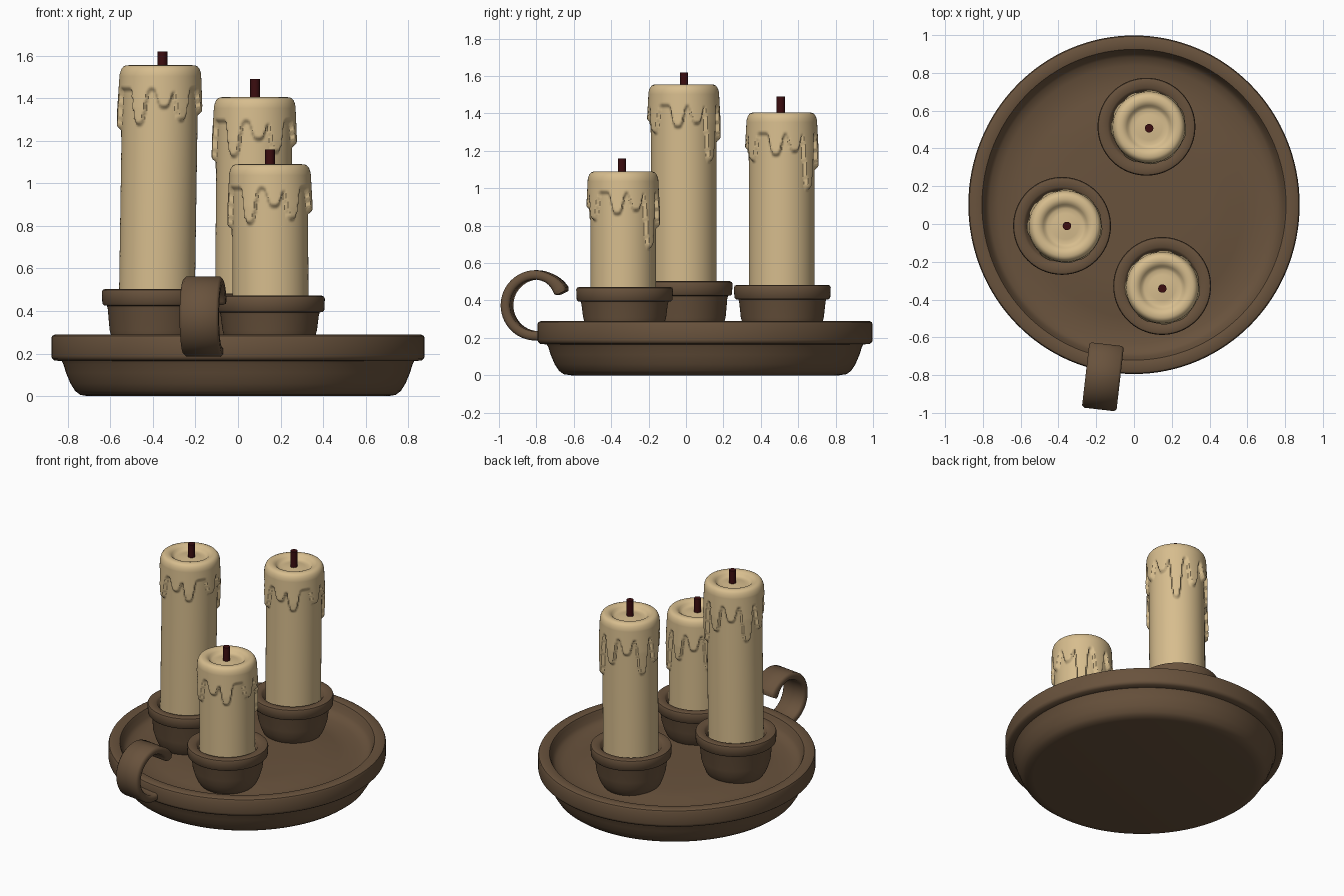
import bpy, bmesh, math
from mathutils import Vector

if "Cube" in bpy.data.objects:
    bpy.data.objects.remove(bpy.data.objects["Cube"])


def material(name, rgb):
    m = bpy.data.materials.new(name)
    m.diffuse_color = (*rgb, 1)
    m.use_nodes = True
    m.node_tree.nodes["Principled BSDF"].inputs["Base Color"].default_value = m.diffuse_color
    return m


BROWN = material("brown_clay", (0.14, 0.085, 0.046))
CREAM = material("cream_wax", (0.68, 0.51, 0.27))
DARK = material("dark_red_wick", (0.045, 0.004, 0.005))


def finish(name, verts, faces, mat, angle=40):
    me = bpy.data.meshes.new(name)
    me.from_pydata(verts, [], faces)
    bm = bmesh.new()
    bm.from_mesh(me)
    bmesh.ops.remove_doubles(bm, verts=bm.verts, dist=1e-5)
    bmesh.ops.recalc_face_normals(bm, faces=bm.faces)
    bm.to_mesh(me)
    bm.free()
    ob = bpy.data.objects.new(name, me)
    bpy.context.collection.objects.link(ob)
    me.materials.append(mat)
    bpy.ops.object.select_all(action='DESELECT')
    ob.select_set(True)
    bpy.context.view_layer.objects.active = ob
    bpy.ops.object.shade_smooth_by_angle(angle=math.radians(angle))
    return ob


def skin(rings, caps=True):
    """Join equal rings of points into quads, capping both ends."""
    n = len(rings[0])
    verts = [p for r in rings for p in r]
    faces = [(i * n + j, i * n + (j + 1) % n, (i + 1) * n + (j + 1) % n, (i + 1) * n + j)
             for i in range(len(rings) - 1) for j in range(n)]
    if caps:
        faces += [tuple(range(n)), tuple(range(len(verts) - n, len(verts)))]
    return verts, faces


def lathe(name, profile, centre, mat, n=96, sy=1.0, angle=40):
    rings = [[(centre[0] + r * math.cos(2 * math.pi * j / n),
               centre[1] + r * sy * math.sin(2 * math.pi * j / n), z) for j in range(n)]
             for r, z in profile]
    return finish(name, *skin(rings), mat, angle)


# Round dish with a stepped rim and a gently raised floor
lathe("dish", [(0.70, 0.0), (0.74, 0.006), (0.765, 0.025), (0.787, 0.06), (0.808, 0.11), (0.82, 0.15),
               (0.828, 0.165), (0.862, 0.168), (0.874, 0.178), (0.877, 0.19), (0.877, 0.272),
               (0.872, 0.284), (0.86, 0.29), (0.82, 0.29), (0.805, 0.286), (0.797, 0.27),
               (0.785, 0.235), (0.765, 0.213), (0.72, 0.198), (0.64, 0.19), (0.58, 0.195),
               (0.50, 0.208), (0.40, 0.214), (0.2, 0.216), (0.01, 0.216)],
      (0, 0.102), BROWN, 128, 1.022)

# Wax drips shared by all candles: (angle in degrees, length below the top)
DRIPS = [(-178, 0.31), (-121, 0.29), (-84, 0.21), (-57, 0.27), (-10, 0.24), (22, 0.22),
         (50, 0.42), (85, 0.31), (118, 0.23), (150, 0.37)]


def drip_edge(a):
    d = 0.125
    for deg, length in DRIPS:
        t = (a - math.radians(deg) + math.pi) % (2 * math.pi) - math.pi
        d = max(d, 0.125 + (length - 0.125) * math.exp(-(t / 0.19) ** 4))
    return d


def candle(name, base, top, z0, z1):
    n = 144
    body = 0.178
    edges = [drip_edge(2 * math.pi * j / n) for j in range(n)]
    depths = [z1 - z0, (z1 - z0) * 0.75, 0.47] + [0.46 - 0.008 * i for i in range(53)]
    rings = []
    for d in depths:
        f = 1 - d / (z1 - z0)
        cx = base[0] + (top[0] - base[0]) * f
        cy = base[1] + (top[1] - base[1]) * f
        ring = []
        for j in range(n):
            a = 2 * math.pi * j / n
            s = min(1, max(0, (edges[j] - d) / 0.025))
            s = s * s * (3 - 2 * s)
            # the wax coat is thickest near the lower end of each drip
            thick = 0.011 + 0.011 * min(1, max(0, d / 0.2))
            r = body + s * thick
            ring.append((cx + r * math.cos(a), cy + 0.985 * r * math.sin(a), z1 - d))
        rings.append(ring)
    # rounded shoulder and melted hollow
    for r, d in [(0.188, 0.03), (0.183, 0.017), (0.174, 0.006), (0.162, 0.001), (0.145, 0.0),
                 (0.13, 0.004), (0.117, 0.014), (0.108, 0.025), (0.095, 0.031), (0.07, 0.03),
                 (0.04, 0.026), (0.01, 0.025)]:
        rings.append([(top[0] + r * math.cos(2 * math.pi * j / n),
                       top[1] + 0.985 * r * math.sin(2 * math.pi * j / n), z1 - d) for j in range(n)])
    finish(name, *skin(rings), CREAM, 60)


# Three cups, each with candle and wick:
# name, cup centre, cup top, candle base, candle top, candle height, wick position, wick top
SETS = [("left", (-0.381, -0.01), 0.503, (-0.381, -0.012), (-0.364, -0.012), 1.555, (-0.355, -0.01), 1.62),
        ("back", (0.066, 0.515), 0.483, (0.07, 0.512), (0.079, 0.512), 1.405, (0.08, 0.507), 1.49),
        ("front", (0.149, -0.328), 0.472, (0.153, -0.335), (0.15, -0.337), 1.09, (0.15, -0.342), 1.16)]
for side, c, zc, base, top, zt, w, zw in SETS:
    lathe(side + "_cup", [(0.15, 0.18), (0.175, 0.2), (0.192, 0.225), (0.207, 0.26), (0.222, 0.31),
                          (0.231, zc - 0.09), (0.235, zc - 0.078), (0.249, zc - 0.076),
                          (0.256, zc - 0.068), (0.259, zc - 0.015), (0.255, zc - 0.004),
                          (0.245, zc), (0.205, zc - 0.002), (0.195, zc - 0.01), (0.17, zc - 0.05)],
          c, BROWN, 72)
    candle(side + "_candle", base, top, zc - 0.05, zt)
    lathe(side + "_wick", [(0.023, zt - 0.05), (0.023, zw)], w, DARK, 10, angle=50)

# Curled strap handle: a rounded-rectangle section swept round an open ring
centre = Vector((-0.163, -0.795, 0.374))
out = Vector((0.115, 0.993, 0))       # towards the dish
side = Vector((0.993, -0.115, 0))     # across the strap
up = Vector((0, 0, 1))
HW = 0.092
rings = []
STEPS = 48
for i in range(STEPS + 1):
    t = i / STEPS
    a = math.radians(-72 - 262 * t)   # bottom, out, over the top and down
    rad = 0.163 - 0.012 * max(0, t - 0.75) * 4
    half = 0.025 + 0.012 * max(0, (t - 0.85) / 0.15)
    if i == STEPS:
        half *= 0.7
    direction = out * math.cos(a) + up * math.sin(a)
    p = centre + direction * rad
    b = 0.012
    section = [(-HW, -half + b), (-HW + b, -half), (HW - b, -half), (HW, -half + b),
               (HW, half - b), (HW - b, half), (-HW + b, half), (-HW, half - b)]
    rings.append([tuple(p + side * u + direction * v) for u, v in section])
finish("handle", *skin(rings), BROWN, 50)
